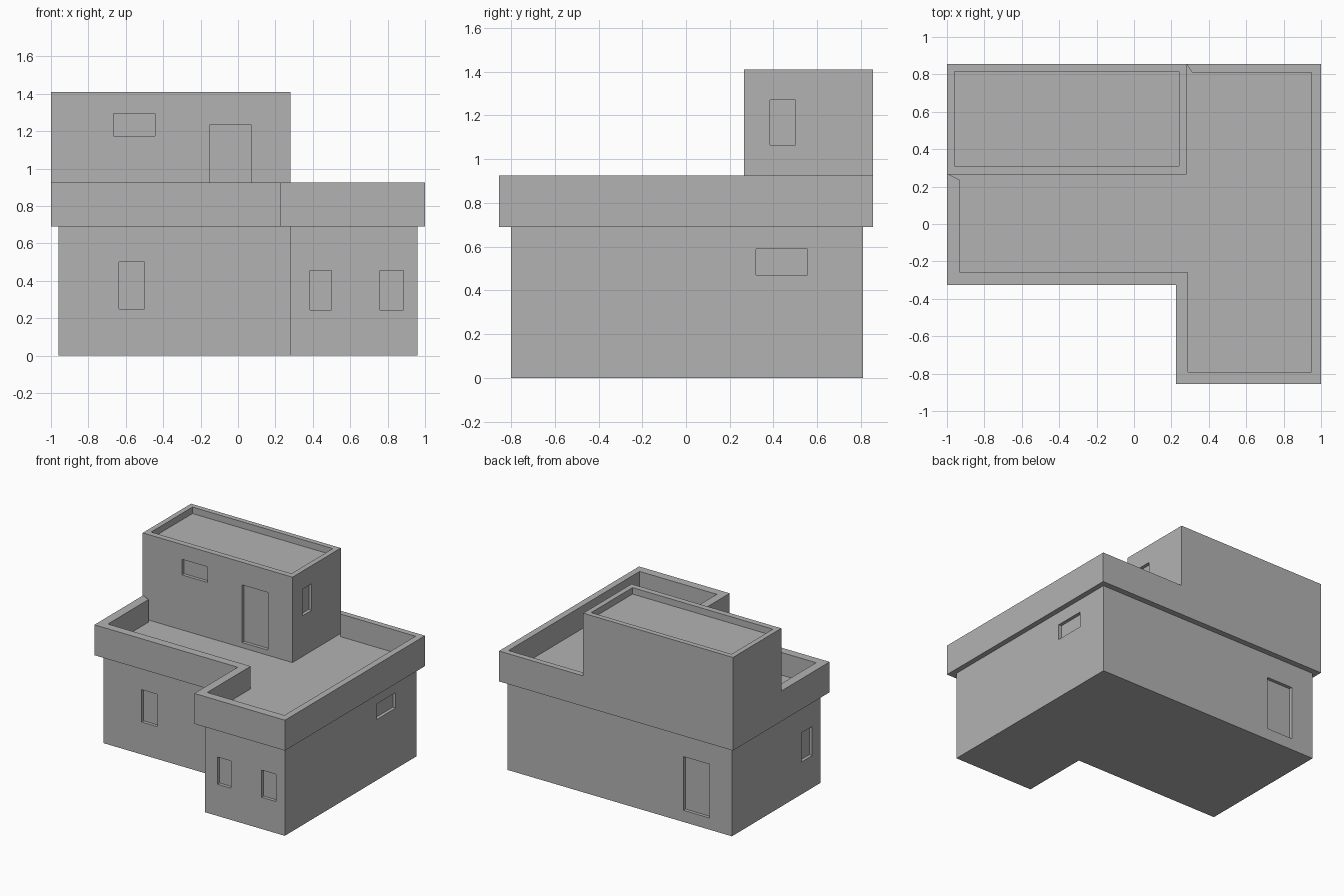
import bpy
import bmesh

if "Cube" in bpy.data.objects:
    bpy.data.objects.remove(bpy.data.objects["Cube"], do_unlink=True)

plaster = bpy.data.materials.new("grey plaster")
plaster.use_nodes = True
GREY = (0.45, 0.45, 0.45, 1)
plaster.diffuse_color = GREY
plaster.node_tree.nodes["Principled BSDF"].inputs["Base Color"].default_value = GREY

RECESS = 0.025   # depth of window and door niches
DECK = 0.75      # terrace floor height


def add_prism(bm, outline, z0, z1):
    """Extrude a counter-clockwise floor plan from z0 to z1."""
    base = bm.faces.new([bm.verts.new((x, y, z0)) for x, y in outline])
    top = bmesh.ops.extrude_face_region(bm, geom=[base])["geom"]
    moved = [v for v in top if isinstance(v, bmesh.types.BMVert)]
    bmesh.ops.translate(bm, verts=moved, vec=(0, 0, z1 - z0))


def make_object(name, prisms):
    bm = bmesh.new()
    for outline, z0, z1 in prisms:
        add_prism(bm, outline, z0, z1)
    bmesh.ops.recalc_face_normals(bm, faces=bm.faces)
    mesh = bpy.data.meshes.new(name)
    bm.to_mesh(mesh)
    bm.free()
    mesh.materials.append(plaster)
    obj = bpy.data.objects.new(name, mesh)
    bpy.context.collection.objects.link(obj)
    return obj


def rect(x0, x1, y0, y1):
    return [(x0, y0), (x1, y0), (x1, y1), (x0, y1)]


def ell(x0, x1, y0, y1, notch_x, notch_y):
    """L-shaped plan with the front left-hand corner missing."""
    return [(notch_x, y0), (x1, y0), (x1, y1), (x0, y1),
            (x0, notch_y), (notch_x, notch_y)]


def niche(axis, wall, a0, a1, z0, z1):
    """Shallow box straddling a wall plane."""
    lo, hi = wall - RECESS, wall + RECESS
    plan = rect(lo, hi, a0, a1) if axis == "x" else rect(a0, a1, lo, hi)
    return plan, z0, z1


def carve(obj, prisms):
    cutter = make_object(obj.name + "_cutter", prisms)
    cutter.hide_render = True
    mod = obj.modifiers.new("openings", "BOOLEAN")
    mod.operation = "DIFFERENCE"
    mod.solver = "EXACT"
    mod.object = cutter
    bpy.context.view_layer.objects.active = obj
    bpy.ops.object.modifier_apply(modifier=mod.name)
    bpy.data.objects.remove(cutter, do_unlink=True)


# Ground floor walls with windows and the back door
ground_floor = make_object("ground_floor", [
    (ell(-0.96, 0.96, -0.80, 0.81, 0.28, -0.27), 0, 0.69)])
carve(ground_floor, [
    niche("y", -0.27, -0.635, -0.50, 0.25, 0.50),
    niche("y", -0.80, 0.385, 0.50, 0.245, 0.455),
    niche("y", -0.80, 0.76, 0.885, 0.245, 0.455),
    niche("x", 0.96, 0.32, 0.555, 0.47, 0.59),
    niche("x", -0.96, -0.17, -0.04, 0.25, 0.475),
    niche("y", 0.81, -0.77, -0.545, 0.09, 0.505),
])

# Overhanging terrace: parapet band hollowed down to the deck
terrace = make_object("terrace_parapet", [
    (ell(-1, 1, -0.855, 0.855, 0.225, -0.325), 0.69, 0.925)])
carve(terrace, [([
    (0.29, -0.79), (0.95, -0.79), (0.95, 0.81), (0.31, 0.81), (0.25, 0.9),
    (-1.05, 0.9), (-1.05, 0.295), (-0.93, 0.235), (-0.93, -0.26),
    (0.29, -0.26)], DECK, 1.1)])

# Upper room with sunken roof, windows and the terrace door
upper_room = make_object("upper_room", [
    (rect(-1, 0.28, 0.265, 0.855), DECK, 1.41)])
carve(upper_room, [
    (rect(-0.96, 0.24, 0.31, 0.815), 1.36, 1.5),
    niche("y", 0.265, -0.665, -0.445, 1.175, 1.295),
    niche("y", 0.265, -0.15, 0.07, 0.79, 1.235),
    niche("x", 0.28, 0.385, 0.50, 1.065, 1.27),
])
